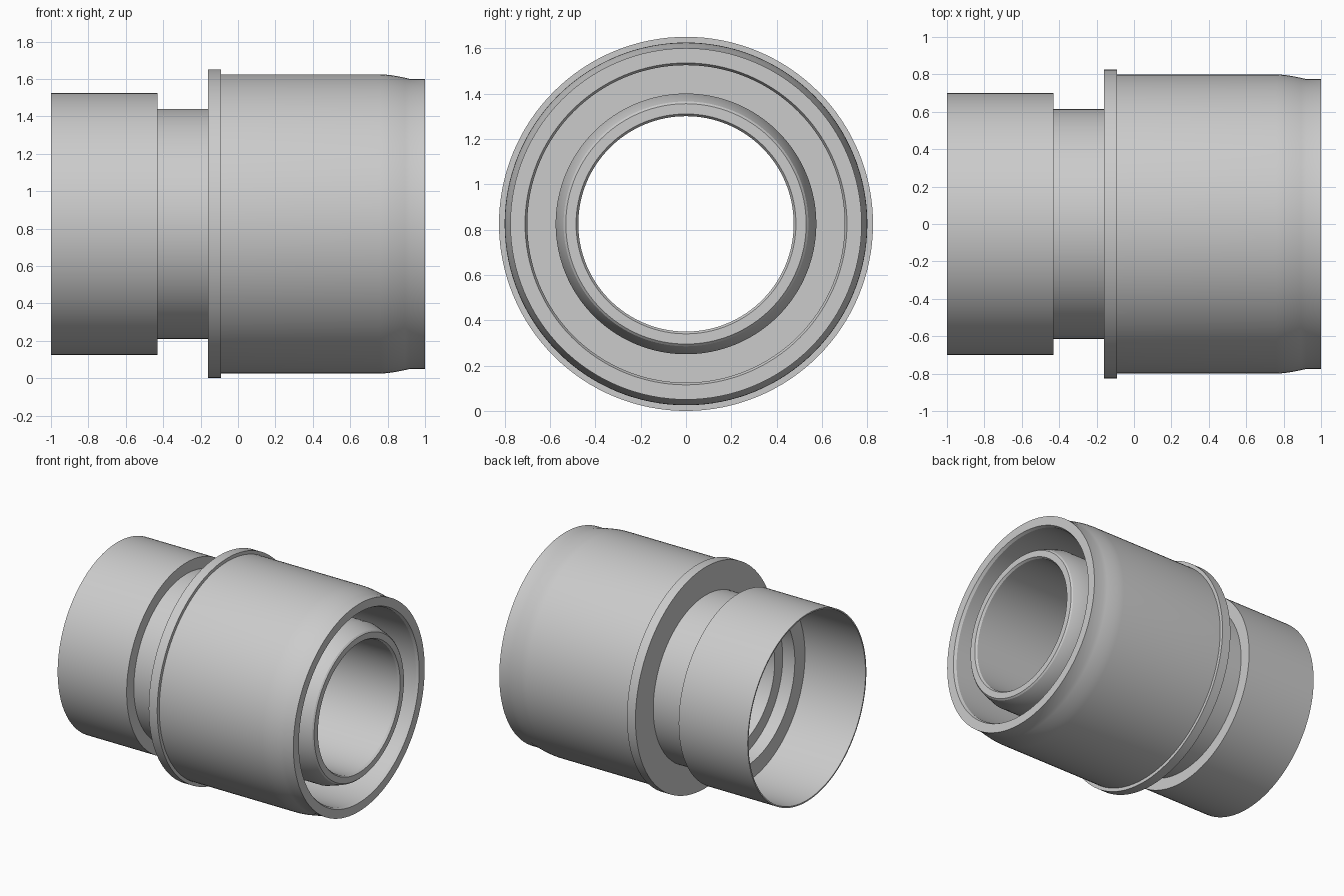
import bpy, bmesh, math

if "Cube" in bpy.data.objects:
    bpy.data.objects.remove(bpy.data.objects["Cube"])

SEGMENTS = 128
AXIS_Z = 0.825


def revolve(name, profile):
    """Spin a closed (x, radius) profile around the horizontal x axis."""
    bm = bmesh.new()
    rings = []
    for i in range(SEGMENTS):
        a = 2 * math.pi * i / SEGMENTS
        rings.append([bm.verts.new((x, r * math.sin(a), AXIS_Z + r * math.cos(a)))
                      for x, r in profile])
    n = len(profile)
    for i in range(SEGMENTS):
        p, q = rings[i], rings[(i + 1) % SEGMENTS]
        for j in range(n):
            k = (j + 1) % n
            bm.faces.new((p[j], p[k], q[k], q[j]))
    bmesh.ops.recalc_face_normals(bm, faces=bm.faces)
    mesh = bpy.data.meshes.new(name)
    bm.to_mesh(mesh)
    bm.free()
    obj = bpy.data.objects.new(name, mesh)
    bpy.context.collection.objects.link(obj)
    bpy.ops.object.select_all(action='DESELECT')
    obj.select_set(True)
    bpy.context.view_layer.objects.active = obj
    bpy.ops.object.shade_smooth_by_angle(angle=math.radians(22))
    return obj


# Outside: thin rear sleeve, neck groove, collar, front barrel with eased taper
outside = [(-1, 0.70), (-0.43, 0.70), (-0.43, 0.615), (-0.16, 0.615),
           (-0.16, 0.825), (-0.09, 0.825), (-0.09, 0.80), (0.76, 0.80)]
for i in range(1, 7):
    t = i / 6
    outside.append((0.76 + 0.16 * t, 0.80 - 0.025 * t ** 1.6))
outside.append((1, 0.775))

# Front mouth: chamfered rim and deep ring-shaped recess around the inner tube
recess = [(1, 0.71), (0.98, 0.70), (0.2, 0.70), (0.2, 0.575)]

# Inner tube tip: tapered and rounded outside, chamfered bore
tip = [(0.88, 0.575), (0.97, 0.548), (0.99, 0.54), (1, 0.53),
       (1, 0.485), (0.985, 0.475)]

# Bore with a stepped seat opening into the thin rear sleeve
bore = [(-0.40, 0.475), (-0.40, 0.57), (-0.50, 0.57), (-0.50, 0.69), (-1, 0.69)]

revolve("pipe_coupling_body", outside + recess + tip + bore)
